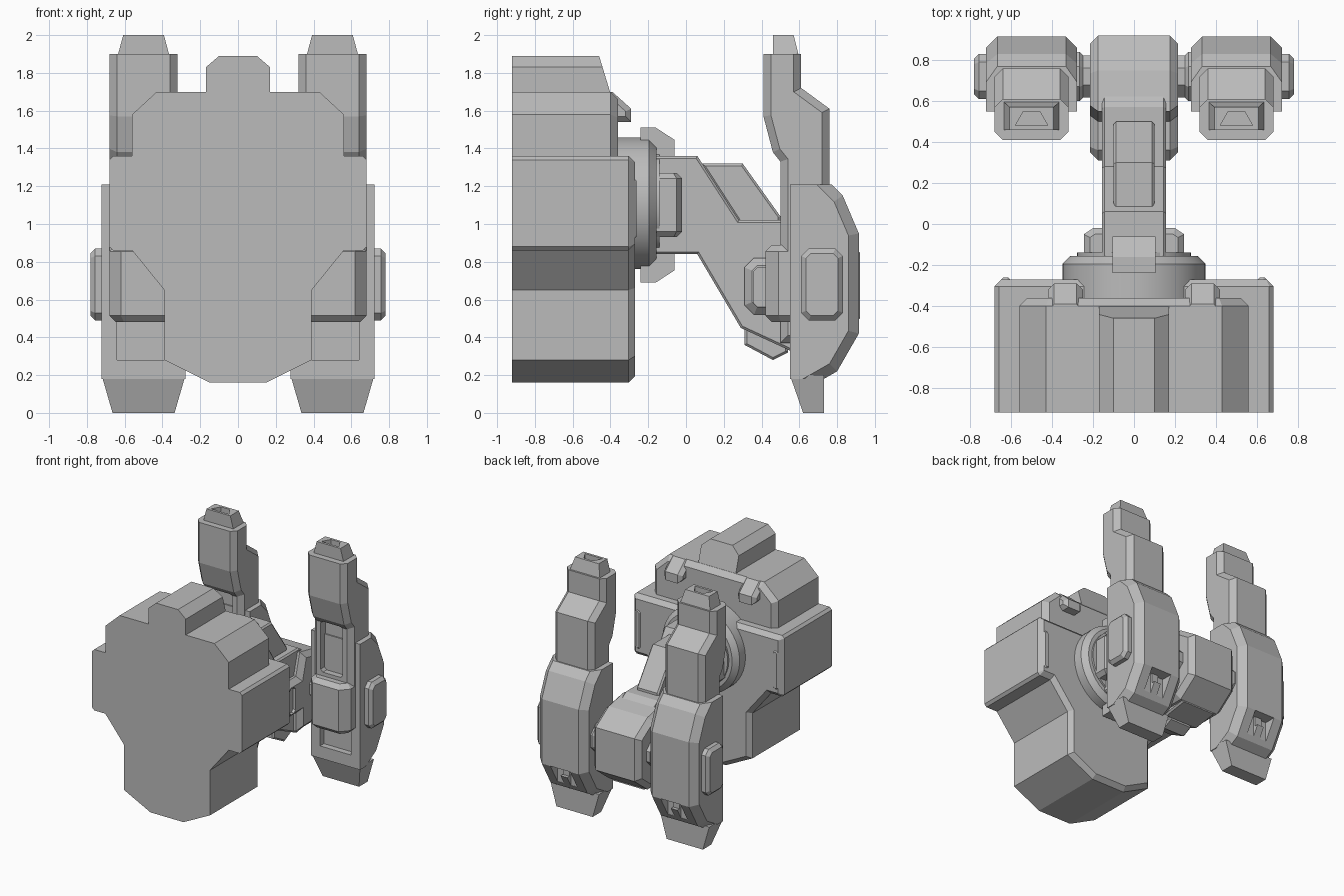
import bpy, bmesh
from math import cos, sin, pi

cube = bpy.data.objects.get("Cube")
if cube:
    bpy.data.objects.remove(cube, do_unlink=True)

grey = bpy.data.materials.new("plain grey")
grey.use_nodes = True
COLOUR = (0.5, 0.5, 0.5, 1)
grey.diffuse_color = COLOUR
grey.node_tree.nodes["Principled BSDF"].inputs["Base Color"].default_value = COLOUR


def prism(name, axis, pts, lo, hi, chamfer=0, rule=None):
    """Extrude a profile along an axis and chamfer the rims chosen by rule."""
    place = {"x": lambda a, b, t: (t, a, b),
             "y": lambda a, b, t: (a, t, b),
             "z": lambda a, b, t: (a, b, t)}[axis]
    k = "xyz".index(axis)
    bm = bmesh.new()
    low = [bm.verts.new(place(a, b, lo)) for a, b in pts]
    high = [bm.verts.new(place(a, b, hi)) for a, b in pts]
    bm.faces.new(low)
    bm.faces.new(high)
    for i in range(len(pts)):
        j = (i + 1) % len(pts)
        bm.faces.new((low[i], low[j], high[j], high[i]))
    bmesh.ops.recalc_face_normals(bm, faces=bm.faces)
    if chamfer:
        rims = []
        for e in bm.edges:
            mid = (e.verts[0].co + e.verts[1].co) / 2
            on_rim = abs(e.verts[0].co[k] - e.verts[1].co[k]) < 1e-5
            if on_rim and (rule is None or rule(mid)):
                rims.append(e)
        bmesh.ops.bevel(bm, geom=rims, offset=chamfer, segments=1,
                        profile=0.5, affect="EDGES", clamp_overlap=True)
    mesh = bpy.data.meshes.new(name)
    bm.to_mesh(mesh)
    bm.free()
    mesh.materials.append(grey)
    ob = bpy.data.objects.new(name, mesh)
    bpy.context.collection.objects.link(ob)
    return ob


def rect(a0, a1, b0, b1, c=0):
    if not c:
        return [(a0, b0), (a1, b0), (a1, b1), (a0, b1)]
    return [(a0 + c, b0), (a1 - c, b0), (a1, b0 + c), (a1, b1 - c),
            (a1 - c, b1), (a0 + c, b1), (a0, b1 - c), (a0, b0 + c)]


def ring(cx, cy, r, n):
    return [(cx + r * cos(2 * pi * (i + .5) / n), cy + r * sin(2 * pi * (i + .5) / n))
            for i in range(n)]


def both(half):
    """Close a half outline by mirroring it in x."""
    return half + [(-x, z) for x, z in reversed(half)]


def mirror(ob):
    ob.modifiers.new("Mirror", "MIRROR")
    return ob


def cut(ob, axis, pts, lo, hi):
    cutter = prism("cutter", axis, pts, lo, hi)
    mod = ob.modifiers.new("Cut", "BOOLEAN")
    mod.operation, mod.object, mod.solver = "DIFFERENCE", cutter, "EXACT"
    graph = bpy.context.evaluated_depsgraph_get()
    mesh = bpy.data.meshes.new_from_object(ob.evaluated_get(graph))
    ob.modifiers.clear()
    ob.data = mesh
    bpy.data.objects.remove(cutter, do_unlink=True)


# Main body: lower cross, upper block and roof ridge
rear = lambda m: m.y > -.5
FRONT = -.92
prism("body_lower", "y", both([(.15, .16), (.39, .28), (.39, .65), (.56, .86), (.66, .86),
                               (.68, .88), (.68, 1.34), (.66, 1.36)]),
      FRONT, -.27, .06, rear)
prism("body_upper", "y", both([(.56, 1.3), (.56, 1.58), (.43, 1.70)]),
      FRONT, -.36, .04, rear)
ridge = prism("roof_ridge", "y", both([(.17, 1.56), (.17, 1.83), (.10, 1.89)]), FRONT, -.36)
for v in ridge.data.vertices:
    if v.co.y > -.5:
        v.co.y -= .1 * max(0, v.co.z - 1.56) / .33

# Body details
mirror(prism("upper_bracket", "x", [(-.46, 1.70), (-.39, 1.70), (-.29, 1.61), (-.29, 1.54),
                                    (-.36, 1.54), (-.36, 1.36), (-.46, 1.36)], .25, .42, .03,
             lambda m: m.y > -.42))
mirror(prism("side_vent", "y", rect(.60, .65, .92, 1.24, .015), -.33, -.262, .012, rear))

# Turntable between body and arm
disc = prism("turntable", "y", ring(0, 1.11, .35, 48), -.36, -.155, .04, lambda m: m.y > -.2)
neck = prism("turntable_hub", "y", ring(0, 1.11, .28, 48), -.2, -.14)
for ob in (disc, neck):
    bpy.ops.object.select_all(action="DESELECT")
    ob.select_set(True)
    bpy.context.view_layer.objects.active = ob
    bpy.ops.object.shade_smooth_by_angle(angle=.5)

# Four clamps around the arm root
for name, s in (("upper_clamp", 1), ("lower_clamp", -1)):
    prism(name, "x", [(y, 1.1 + s * h) for y, h in
                      ((-.24, .2), (-.24, .41), (-.16, .41), (-.06, .345), (-.06, .2))],
          -.105, .105)
mirror(prism("side_clamp", "z", [(.1, -.24), (.245, -.24), (.245, -.05), (.20, -.02), (.1, -.02)],
             .93, 1.27, .03, lambda m: m.x > .15))

# Arm with raised spine and wrist block
prism("arm", "x", [(-.2, 1.36), (.06, 1.36), (.28, 1.02), (.57, 1.02), (.75, .9),
                   (.75, .36), (.55, .33), (.29, .45), (.06, .84), (-.2, .84)],
      -.155, .155, .012)
prism("arm_spine", "x", [(.08, 1.32), (.30, 1.32), (.50, 1.04), (.50, 1.01), (.28, 1.01)],
      -.10, .10, .012)
prism("arm_keel", "x", [(.31, .46), (.31, .36), (.46, .28), (.54, .32), (.54, .42)],
      -.105, .105, .012)
wrist = prism("wrist_block", "x", [(.31, .57), (.31, .77), (.36, .82), (.5, .82), (.55, 1.0),
                                   (.75, .96), (.92, .85), (.92, .5), (.75, .37),
                                   (.5, .37), (.5, .52), (.36, .52)], -.215, .215, .04)
for s in (-1, 1):
    cut(wrist, "x", rect(.36, .44, .56, .77, .02), s * .19, s * .23)

# Hinges between wrist and forks
mirror(prism("hinge_axle", "x", ring(.72, .68, .11, 8), .18, .30))
mirror(prism("hinge_collar", "x", ring(.72, .68, .13, 8), .25, .30, .015))

# Fork upper half
fork = prism("fork_upper", "x", [(.41, 1.90), (.41, 1.57), (.46, 1.38), (.50, 1.33), (.50, .7),
                                 (.76, .7), (.76, 1.61), (.61, 1.72), (.61, 1.90)],
             .32, .68, .04, lambda m: m.z < 1.89)
cut(fork, "y", rect(.40, .60, .92, 1.34, .02), .3, .56)
mirror(fork)

# Tapered fork tip with a socket
cap = prism("fork_cap", "x", [(.46, 1.88), (.46, 2.0), (.57, 2.0), (.60, 1.88)], .36, .64)
for v in cap.data.vertices:
    if v.co.z > 1.95:
        v.co.x = .5 + (v.co.x - .5) * .77
cut(cap, "z", [(.42, .48), (.58, .48), (.54, .55), (.46, .55)], 1.95, 2.1)
mirror(cap)

# Fork shell with front recess and rear notches
shell = prism("fork_shell", "x", [(.55, 1.21), (.77, 1.21), (.83, 1.15), (.915, .95), (.915, .42),
                                  (.80, .22), (.73, .18), (.55, .18)], .278, .722, .055,
              lambda m: m.y > .74)
cut(shell, "y", rect(.36, .64, .28, .50), .5, .60)
for x0, x1 in ((.41, .47), (.53, .59)):
    cut(shell, "y", rect(x0, x1, .26, .42), .82, 1)
cut(shell, "y", rect(.46, .54, .34, .42), .84, 1)
mirror(shell)

# Fork foot
foot = prism("fork_foot", "x", [(.55, .2), (.73, .2), (.73, 0), (.62, 0)], .278, .722)
for v in foot.data.vertices:
    if v.co.z < .05:
        v.co.x = .5 + (v.co.x - .5) * .74
mirror(foot)

# Front guard and outer pad on each fork
mirror(prism("fork_guard", "z", [(.38, .42), (.62, .42), (.68, .49), (.68, .60), (.32, .60),
                                 (.32, .49)], .48, .89, .035, lambda m: m.y < .55))
mirror(prism("outer_pad", "x", rect(.61, .83, .49, .87, .04), .70, .782, .025,
             lambda m: m.x > .75))
